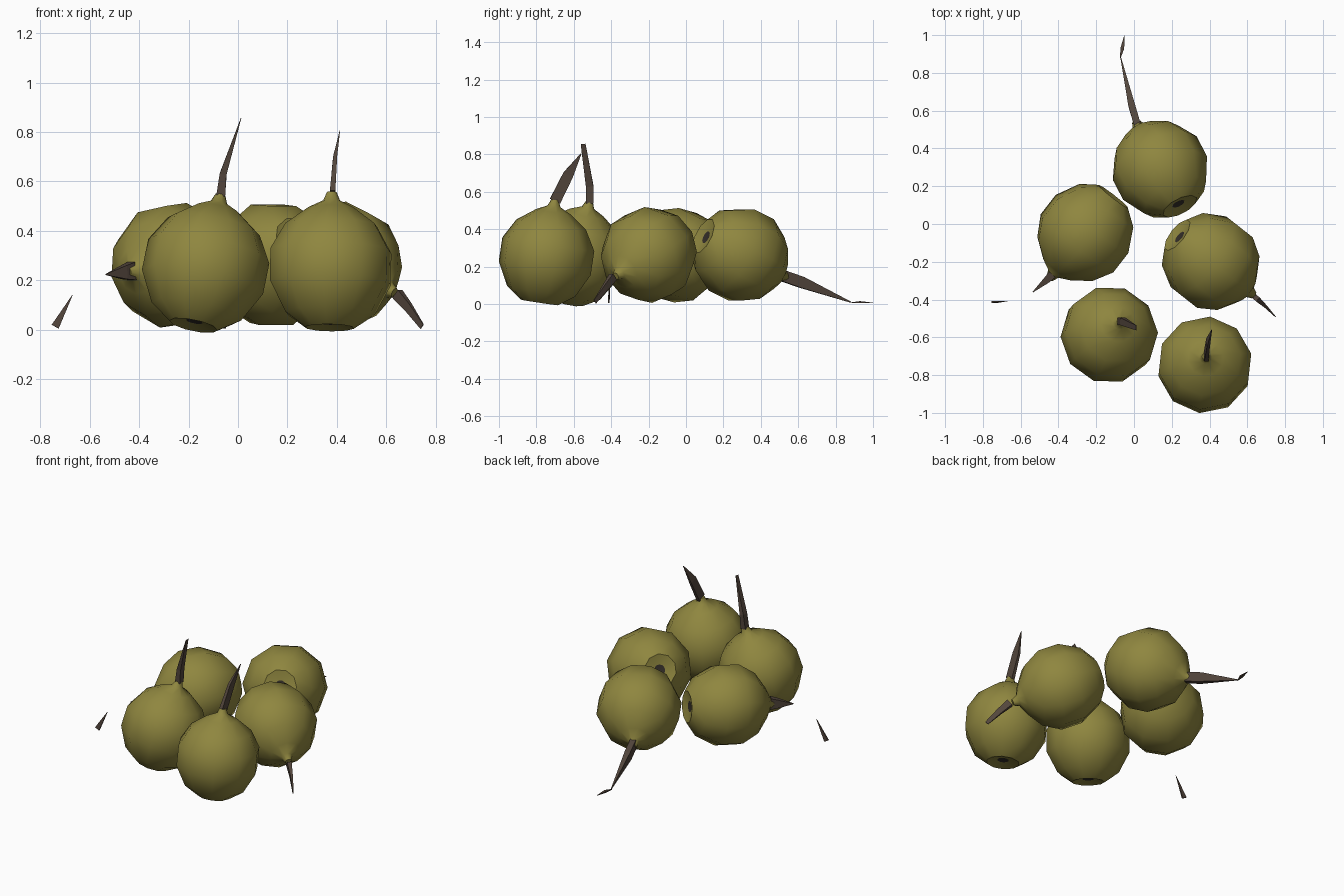
import bpy, bmesh, math
from mathutils import Vector

if "Cube" in bpy.data.objects:
    bpy.data.objects.remove(bpy.data.objects["Cube"])


def material(name, rgb):
    m = bpy.data.materials.new(name)
    m.diffuse_color = (*rgb, 1)
    m.use_nodes = True
    m.node_tree.nodes["Principled BSDF"].inputs["Base Color"].default_value = m.diffuse_color
    return m


OLIVE = material("olive skin", (0.275, 0.24, 0.05))
BROWN = material("brown stem", (0.085, 0.06, 0.045))
DARK = material("dark blossom end", (0.035, 0.028, 0.022))

# distance along the fruit axis, radius
PROFILE = [(-0.238, 0.035), (-0.255, 0.10), (-0.195, 0.185), (-0.07, 0.25),
           (0.06, 0.25), (0.165, 0.19), (0.235, 0.095), (0.265, 0.035), (0.30, 0.02)]


def loft(name, rings, mats, smooth, cap_index=0):
    """Skin a list of vertex rings and cap both ends."""
    bm = bmesh.new()
    loops = [[bm.verts.new(p) for p in ring] for ring in rings]
    n = len(loops[0])
    for a, b in zip(loops, loops[1:]):
        for i in range(n):
            j = (i + 1) % n
            bm.faces.new((a[i], a[j], b[j], b[i]))
    bm.faces.new(loops[0][::-1]).material_index = cap_index
    bm.faces.new(loops[-1])
    bmesh.ops.recalc_face_normals(bm, faces=bm.faces)
    me = bpy.data.meshes.new(name)
    bm.to_mesh(me)
    bm.free()
    for m in mats:
        me.materials.append(m)
    if smooth:
        me.shade_smooth()
        me.set_sharp_from_angle(angle=math.radians(50))
    ob = bpy.data.objects.new(name, me)
    bpy.context.collection.objects.link(ob)


def fruit(name, centre, tip, phase):
    """Ten-sided round fruit whose neck points at tip."""
    c = Vector(centre)
    axis = (Vector(tip) - c).normalized()
    q = axis.to_track_quat('Z', 'Y')
    rings = []
    for t, r in PROFILE:
        ring = []
        for i in range(10):
            a = math.radians(phase + 36 * i)
            ring.append(c + q @ Vector((r * math.cos(a), r * math.sin(a), t)))
        rings.append(ring)
    loft(name, rings, [OLIVE, DARK], True, 1)


def stem(name, wide, path):
    """Four-sided blade; path rows are point, half width, half depth."""
    rings = []
    pts = [Vector(p) for p, _, _ in path]
    for k, (p, w, d) in enumerate(path):
        along = (pts[min(k + 1, len(pts) - 1)] - pts[max(k - 1, 0)]).normalized()
        u = Vector(wide)
        u = (u - along * u.dot(along)).normalized()
        v = along.cross(u)
        rings.append([pts[k] + u * w * s + v * d * t
                      for s, t in ((1, 1), (-1, 1), (-1, -1), (1, -1))])
    loft(name, rings, [BROWN], False)


# fruits
fruit("back_fruit", (0.135, 0.30, 0.26), (0.01, 0.54, 0.14), 0)
fruit("left_fruit", (-0.265, -0.055, 0.26), (-0.44, -0.28, 0.235), 10)
fruit("right_fruit", (0.415, -0.205, 0.26), (0.65, -0.39, 0.14), 18)
fruit("front_left_fruit", (-0.13, -0.585, 0.26), (-0.07, -0.515, 0.55), 5)
fruit("front_right_fruit", (0.375, -0.745, 0.26), (0.38, -0.70, 0.56), 18)

# stems
stem("back_stem", (0, 0, 1), [((0.02, 0.52, 0.15), 0.03, 0.018),
                              ((-0.01, 0.62, 0.115), 0.03, 0.018),
                              ((-0.07, 0.88, 0.01), 0.003, 0.002)])
stem("back_stem_tip", (1, 0, 0), [((-0.072, 0.88, 0.006), 0.002, 0.002),
                                  ((-0.062, 0.93, 0.010), 0.010, 0.005),
                                  ((-0.05, 1.0, 0.006), 0.001, 0.001)])
stem("left_stem", (0, 0, 1), [((-0.43, -0.265, 0.237), 0.036, 0.022),
                              ((-0.46, -0.295, 0.232), 0.028, 0.018),
                              ((-0.535, -0.36, 0.223), 0.002, 0.002)])
stem("left_stem_tip", (1, 0, 0), [((-0.74, -0.413, 0.012), 0.016, 0.005),
                                  ((-0.67, -0.408, 0.14), 0.001, 0.001)])
stem("right_stem", (0, 0, 1), [((0.645, -0.39, 0.145), 0.022, 0.014),
                               ((0.69, -0.43, 0.09), 0.018, 0.008),
                               ((0.745, -0.487, 0.012), 0.012, 0.002)])
stem("front_left_stem", (0, 1, 0), [((-0.07, -0.515, 0.54), 0.02, 0.018),
                                    ((-0.06, -0.515, 0.63), 0.02, 0.014),
                                    ((0.012, -0.55, 0.855), 0.013, 0.001)])
stem("front_right_stem", (0, 1, 0), [((0.382, -0.70, 0.55), 0.03, 0.011),
                                     ((0.392, -0.63, 0.69), 0.028, 0.008),
                                     ((0.412, -0.56, 0.805), 0.002, 0.001)])
